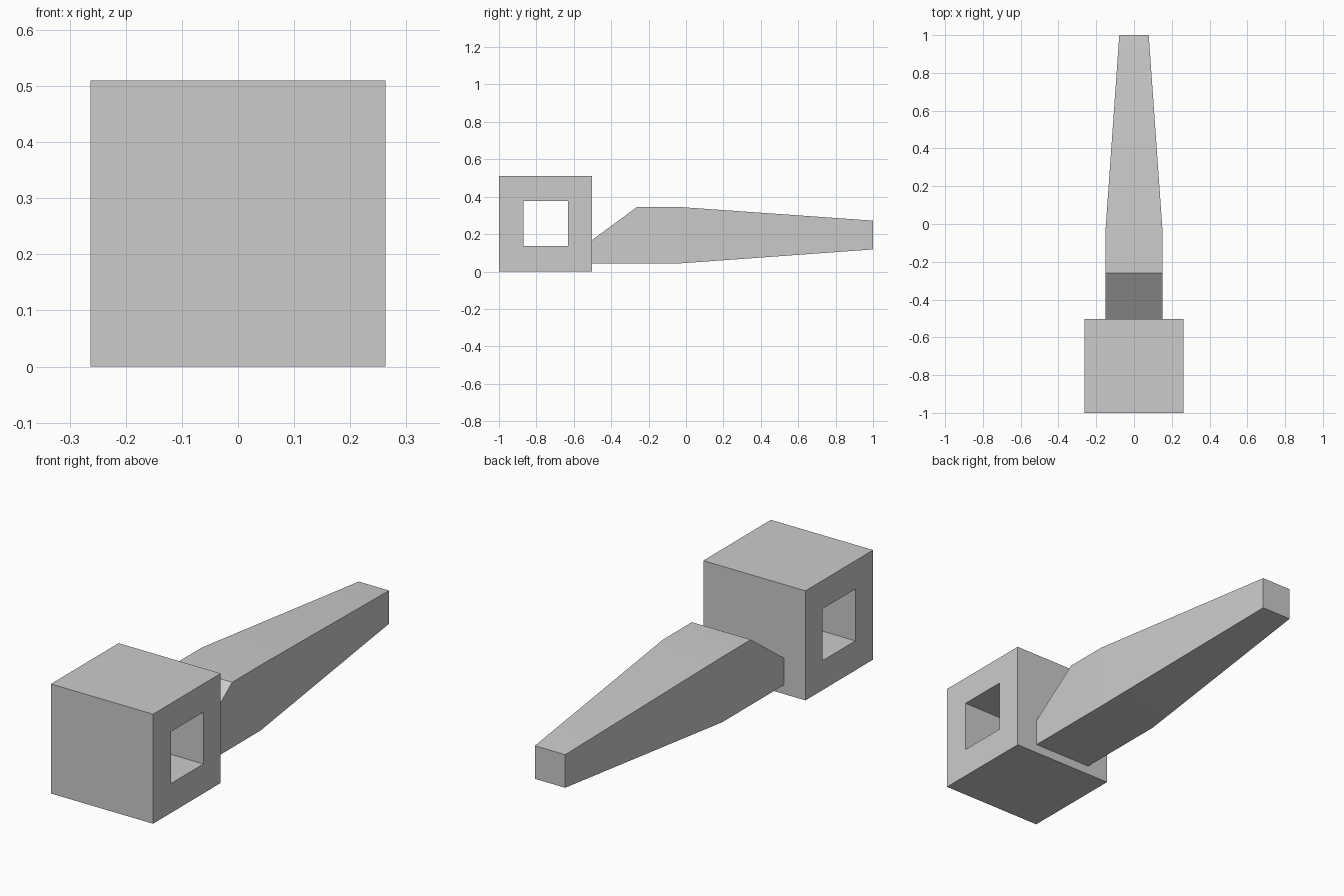
import bpy
import bmesh
from math import radians

default = bpy.data.objects.get("Cube")
if default:
    bpy.data.objects.remove(default, do_unlink=True)

grey = bpy.data.materials.new("plain_grey")
grey.use_nodes = True
colour = (0.6, 0.6, 0.6, 1)
grey.diffuse_color = colour
grey.node_tree.nodes["Principled BSDF"].inputs["Base Color"].default_value = colour


def loft(name, sections):
    """Skin rectangular sections (y, half width, bottom, top) along y."""
    bm = bmesh.new()
    rings = [[bm.verts.new((x, y, z)) for x, z in
              ((-w, low), (w, low), (w, high), (-w, high))]
             for y, w, low, high in sections]
    for a, b in zip(rings, rings[1:]):
        for i in range(4):
            j = (i + 1) % 4
            bm.faces.new((a[i], a[j], b[j], b[i]))
    bm.faces.new(rings[0])
    bm.faces.new(rings[-1])
    bmesh.ops.recalc_face_normals(bm, faces=bm.faces)
    mesh = bpy.data.meshes.new(name)
    bm.to_mesh(mesh)
    bm.free()
    mesh.materials.append(grey)
    obj = bpy.data.objects.new(name, mesh)
    bpy.context.collection.objects.link(obj)
    return obj


def activate(obj):
    bpy.ops.object.select_all(action="DESELECT")
    obj.select_set(True)
    bpy.context.view_layer.objects.active = obj


# Block-shaped head with a square hole from side to side
head = loft("head", [(-1, 0.263, 0, 0.51), (-0.503, 0.263, 0, 0.51)])
cutter = loft("hole_cutter", [(-0.87, 0.5, 0.137, 0.378), (-0.63, 0.5, 0.137, 0.378)])
cutter.hide_render = True
cut = head.modifiers.new("side_hole", "BOOLEAN")
cut.operation = "DIFFERENCE"
cut.solver = "EXACT"
cut.object = cutter
activate(head)
bpy.ops.object.modifier_apply(modifier=cut.name)
bpy.data.objects.remove(cutter, do_unlink=True)

# Handle: sloped shoulder, straight grip, then a long taper
handle = loft("handle", [
    (-0.503, 0.152, 0.042, 0.168),
    (-0.26, 0.152, 0.042, 0.346),
    (-0.05, 0.152, 0.042, 0.346),
    (1, 0.078, 0.118, 0.272),
])
activate(handle)
bpy.ops.object.shade_smooth_by_angle(angle=radians(30))
